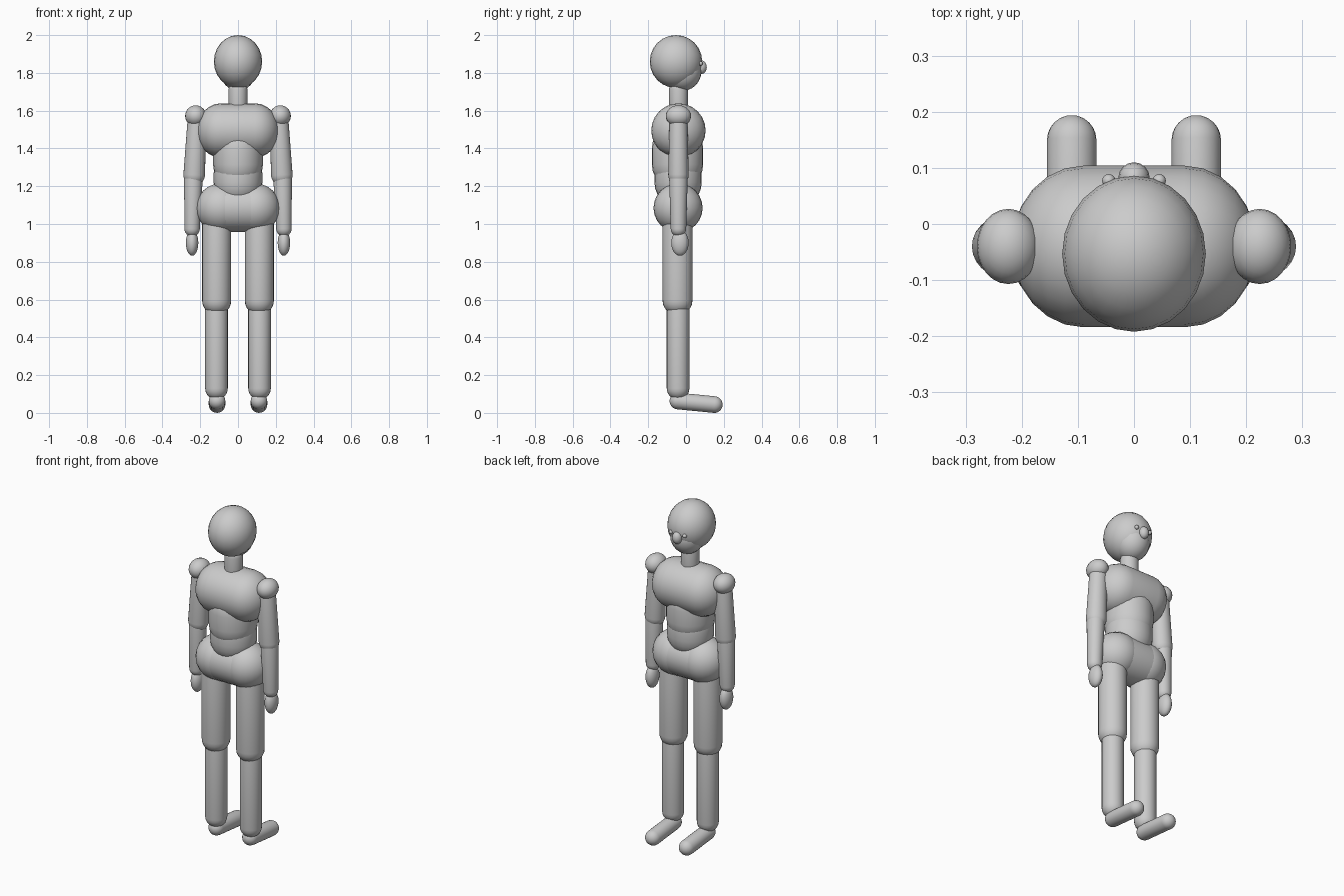
import bpy, bmesh, math
from mathutils import Vector

if "Cube" in bpy.data.objects:
    bpy.data.objects.remove(bpy.data.objects["Cube"])

grey = bpy.data.materials.new("plain_grey")
grey.diffuse_color = (0.6, 0.6, 0.6, 1)
grey.use_nodes = True
grey.node_tree.nodes["Principled BSDF"].inputs["Base Color"].default_value = grey.diffuse_color
Y = -0.04  # body centre line


def finish(bm, name):
    bmesh.ops.recalc_face_normals(bm, faces=bm.faces)
    for f in bm.faces:
        f.smooth = True
    me = bpy.data.meshes.new(name)
    bm.to_mesh(me)
    bm.free()
    me.materials.append(grey)
    ob = bpy.data.objects.new(name, me)
    bpy.context.collection.objects.link(ob)


def ball(name, centre, radii, seg=24):
    bm = bmesh.new()
    bmesh.ops.create_uvsphere(bm, u_segments=seg, v_segments=seg // 2, radius=1)
    bmesh.ops.scale(bm, vec=radii, verts=bm.verts)
    bmesh.ops.translate(bm, vec=centre, verts=bm.verts)
    finish(bm, name)


def capsule(name, p0, p1, r0, r1=None, depth=1.0, cap=None, seg=24):
    """Round-ended rod; depth scales the second cross axis, cap is the dome height."""
    r1 = r1 or r0
    p0, p1 = Vector(p0), Vector(p1)
    w = (p1 - p0).normalized()
    u = Vector((0, 1, 0)) if abs(w.x) > 0.9 else Vector((1, 0, 0))
    v = w.cross(u).normalized()
    u = v.cross(w)
    n = seg // 4
    rings = []
    for p, r, angles in ((p0, r0, range(-n + 1, 1)), (p1, r1, range(0, n))):
        for i in angles:
            a = i * math.pi / 2 / n
            rings.append((p + w * math.sin(a) * (cap or r), r * math.cos(a)))
    bm = bmesh.new()
    loops = []
    for c, r in rings:
        loops.append([bm.verts.new(c + u * r * math.cos(t) + v * r * depth * math.sin(t))
                      for t in (2 * math.pi * k / seg for k in range(seg))])
    for a, b in zip(loops, loops[1:]):
        for k in range(seg):
            j = (k + 1) % seg
            bm.faces.new((a[k], a[j], b[j], b[k]))
    tips = (bm.verts.new(p0 - w * (cap or r0)), bm.verts.new(p1 + w * (cap or r1)))
    for tip, ring in zip(tips, (loops[0], loops[-1])):
        for k in range(seg):
            bm.faces.new((tip, ring[k], ring[(k + 1) % seg]))
    finish(bm, name)


# head and face
ball("head", (0, -0.053, 1.86), (0.128, 0.139, 0.14))
ball("jaw", (0, -0.018, 1.81), (0.095, 0.1, 0.105))
ball("nose", (0, 0.082, 1.83), (0.028, 0.028, 0.036), 16)
capsule("neck", (0, Y, 1.62), (0, Y, 1.71), 0.05)

# torso
capsule("chest", (-0.09, Y, 1.495), (0.09, Y, 1.495), 0.144, cap=0.128)
capsule("upper_abdomen", (0, -0.045, 1.315), (0, -0.045, 1.40), 0.132, depth=1.03)
capsule("lower_abdomen", (0, -0.042, 1.22), (0, -0.042, 1.267), 0.129, depth=0.97)
capsule("pelvis", (-0.09, -0.042, 1.085), (0.09, -0.042, 1.085), 0.127)

# paired parts
for side, s in (("left", -1), ("right", 1)):
    ball(side + "_eye", (s * 0.045, 0.077, 1.85), (0.012, 0.012, 0.012), 12)
    ball(side + "_hip", (s * 0.092, -0.042, 1.085), (0.13, 0.13, 0.13))
    ball(side + "_shoulder", (s * 0.224, Y, 1.572), (0.056, 0.067, 0.056))
    capsule(side + "_upper_arm", (s * 0.217, Y, 1.55), (s * 0.232, Y, 1.26), 0.05, 0.057, 0.95)
    capsule(side + "_forearm", (s * 0.236, Y, 1.24), (s * 0.243, Y, 0.975), 0.049, 0.041)
    ball(side + "_hand", (s * 0.243, -0.032, 0.9), (0.033, 0.046, 0.068))
    capsule(side + "_thigh", (s * 0.113, -0.045, 1.0), (s * 0.113, -0.045, 0.595), 0.077, depth=1.03)
    capsule(side + "_shin", (s * 0.114, -0.042, 0.56), (s * 0.114, -0.042, 0.13), 0.06)
    capsule(side + "_foot", (s * 0.111, -0.043, 0.063), (s * 0.111, 0.15, 0.044), 0.044)
